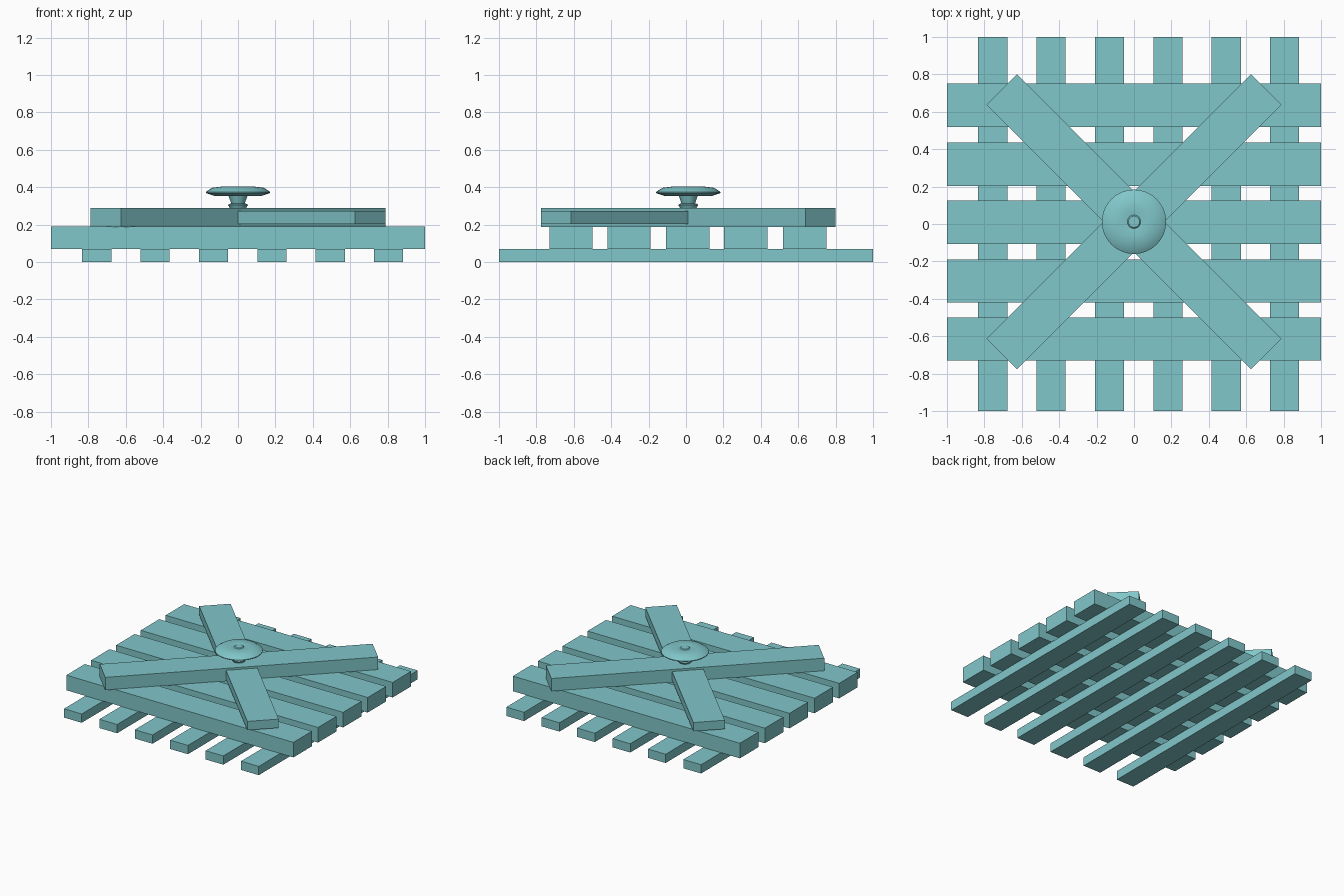
import bpy, bmesh, math

if "Cube" in bpy.data.objects:
    bpy.data.objects.remove(bpy.data.objects["Cube"])

mat = bpy.data.materials.new("pale teal")
mat.diffuse_color = (0.22, 0.57, 0.59, 1)
mat.use_nodes = True
mat.node_tree.nodes["Principled BSDF"].inputs["Base Color"].default_value = mat.diffuse_color


def box(name, center, size, angle=0.0):
    bpy.ops.mesh.primitive_cube_add(size=1, location=center, rotation=(0, 0, angle))
    ob = bpy.context.object
    ob.name = name
    ob.scale = size
    bpy.ops.object.transform_apply(location=False, rotation=False, scale=True)
    ob.data.materials.append(mat)
    return ob


# bottom slats running front to back
for i in range(6):
    box(f"bottom_slat_{i + 1}", (-0.755 + 0.312 * i, 0, 0.035), (0.156, 2, 0.07))

# wide planks running left to right
for i, y in enumerate((-0.615, -0.305, 0.01, 0.32, 0.634)):
    box(f"cross_plank_{i + 1}", (0, y, 0.13), (2, 0.232, 0.12))

# crossed diagonal braces, the second one slightly thinner
box("thick_brace", (0, 0.012, 0.239), (2, 0.23, 0.102), math.radians(45))
box("thin_brace", (0, 0.012, 0.239), (2, 0.23, 0.07), math.radians(-45))

# turned knob
profile = [(0, 0.285), (0.042, 0.285), (0.053, 0.305), (0.048, 0.311), (0.036, 0.313),
           (0.050, 0.352), (0.125, 0.353), (0.172, 0.369), (0.172, 0.375),
           (0.138, 0.397), (0.075, 0.405), (0.036, 0.400), (0.030, 0.405), (0, 0.405)]
bm = bmesh.new()
vs = [bm.verts.new((r, 0, z)) for r, z in profile]
edges = [bm.edges.new(p) for p in zip(vs, vs[1:])]
bmesh.ops.spin(bm, geom=vs + edges, cent=(0, 0, 0), axis=(0, 0, 1),
               angle=math.tau, steps=32)
bmesh.ops.remove_doubles(bm, verts=bm.verts, dist=1e-4)
bmesh.ops.recalc_face_normals(bm, faces=bm.faces)
me = bpy.data.meshes.new("knob")
bm.to_mesh(me)
bm.free()
me.materials.append(mat)
knob = bpy.data.objects.new("knob", me)
knob.location = (0, 0.012, 0)
bpy.context.collection.objects.link(knob)
bpy.ops.object.select_all(action='DESELECT')
knob.select_set(True)
bpy.context.view_layer.objects.active = knob
bpy.ops.object.shade_smooth_by_angle(angle=math.radians(30))
